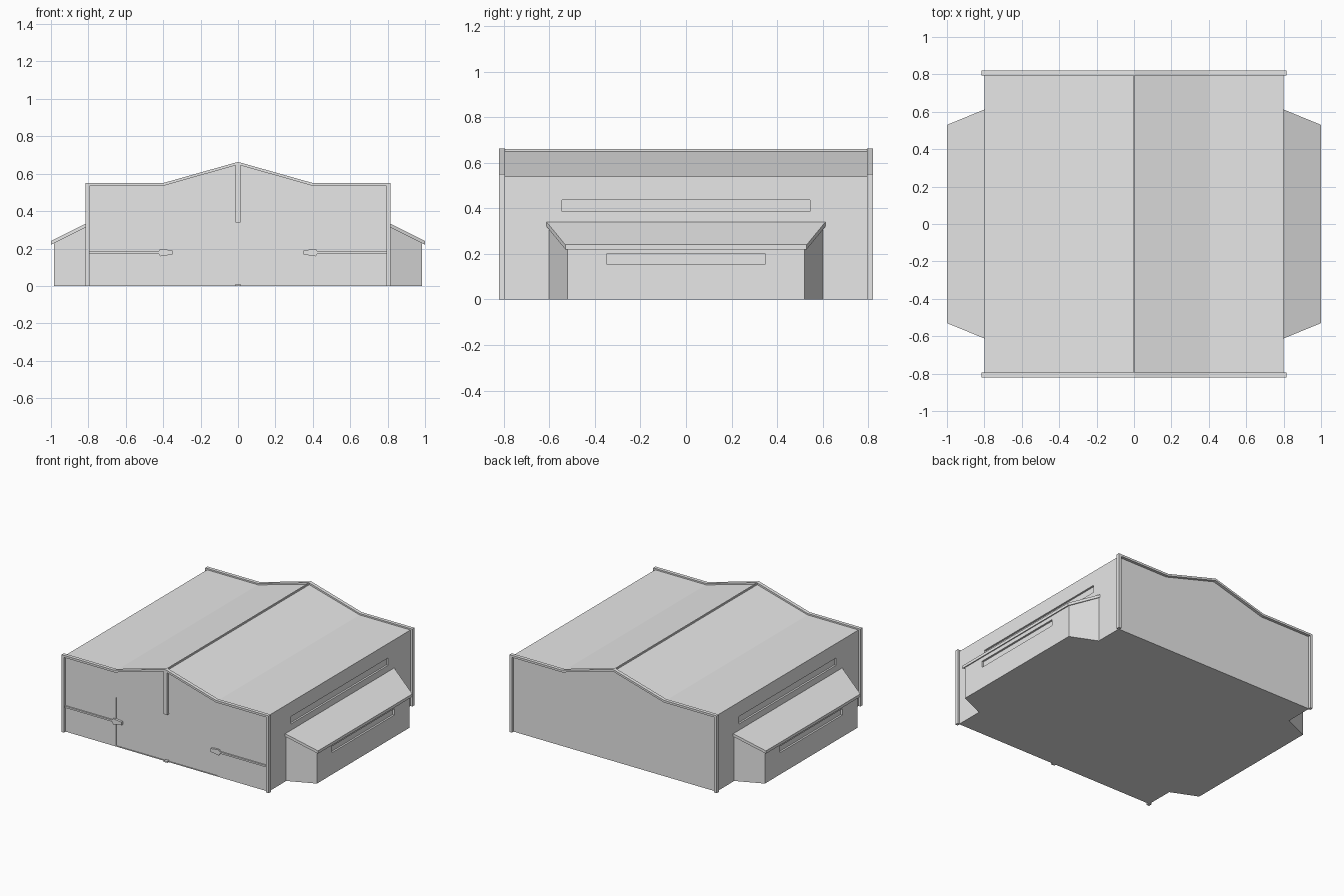
import bpy, bmesh

cube = bpy.data.objects.get("Cube")
if cube:
    bpy.data.objects.remove(cube, do_unlink=True)

GREY = (0.8, 0.8, 0.8, 1)
grey = bpy.data.materials.new("plain grey")
grey.use_nodes = True
grey.diffuse_color = GREY
grey.node_tree.nodes["Principled BSDF"].inputs["Base Color"].default_value = GREY


def prism(name, points, axis, start, end):
    """Extrude a flat outline along y (points are x, z) or z (points are x, y)."""
    def place(p, d):
        return (p[0], d, p[1]) if axis == "y" else (p[0], p[1], d)
    bm = bmesh.new()
    a = [bm.verts.new(place(p, start)) for p in points]
    b = [bm.verts.new(place(p, end)) for p in points]
    bm.faces.new(a)
    bm.faces.new(b)
    for i in range(len(a)):
        j = (i + 1) % len(a)
        bm.faces.new((a[i], a[j], b[j], b[i]))
    bmesh.ops.recalc_face_normals(bm, faces=bm.faces)
    mesh = bpy.data.meshes.new(name)
    bm.to_mesh(mesh)
    bm.free()
    mesh.materials.append(grey)
    obj = bpy.data.objects.new(name, mesh)
    bpy.context.collection.objects.link(obj)
    return obj


def box(name, x0, x1, y0, y1, z0, z1):
    return prism(name, [(x0, z0), (x1, z0), (x1, z1), (x0, z1)], "y", y0, y1)


def cut(target, cutter):
    mod = target.modifiers.new(cutter.name, "BOOLEAN")
    mod.operation = "DIFFERENCE"
    mod.solver = "EXACT"
    mod.object = cutter
    cutter.hide_render = True
    cutter.hide_set(True)


def roofline(half, eave, ridge):
    return [(-half, eave), (-0.4, eave), (0, ridge), (0.4, eave), (half, eave)]


# Main hall with its low ridge roof
hall = prism("hall", [(0.8, 0), (-0.8, 0)] + roofline(0.8, 0.54, 0.65), "y", -0.8, 0.8)
box("ridge_cap", -0.004, 0.004, -0.8, 0.8, 0.64, 0.66)

# Shallow recessed door in the front wall
cut(hall, box("door_cutter", -0.4, 0.4, -0.9, -0.794, 0.004, 0.35))

# Raised frame round each gable end
frame = ([(-0.815, 0)] + roofline(0.815, 0.55, 0.663) + [(0.815, 0), (0.795, 0)]
         + roofline(0.795, 0.535, 0.648)[::-1] + [(-0.795, 0)])
prism("front_frame", frame, "y", -0.82, -0.795)
prism("back_frame", frame, "y", 0.795, 0.82)

# Centre post and bottom catch on the front
box("front_post", -0.014, 0.014, -0.815, -0.795, 0.34, 0.65)
box("door_catch", -0.014, 0.014, -0.815, -0.79, 0, 0.01)

for side, s in (("left", 1), ("right", -1)):
    # Door bar with its pointed latch
    arrow = [(0.35, 0.168), (0.35, 0.19), (0.415, 0.198), (0.425, 0.186),
             (0.8, 0.186), (0.8, 0.174), (0.425, 0.174), (0.415, 0.158)]
    prism(side + "_latch_bar", [(s * x, z) for x, z in arrow], "y", -0.81, -0.79)

    # Side annex: tapered walls below a sloping roof slab
    walls = [(0.79, -0.605), (0.985, -0.52), (0.985, 0.52), (0.79, 0.605)]
    annex = prism(side + "_annex", [(s * x, y) for x, y in walls], "z", 0, 0.23)
    slab = prism(side + "_annex_roof", [(s * x, y) for x, y in
                 [(0.8, -0.612), (1.0, -0.53), (1.0, 0.53), (0.8, 0.612)]], "z", 0, 0.02)
    for v in annex.data.vertices:
        if v.co.z > 0.1:
            v.co.z += (0.985 - abs(v.co.x)) * 0.5
    for v in slab.data.vertices:
        v.co.z += 0.22 + (1.0 - abs(v.co.x)) * 0.5

    # Long window slots
    def slot(name, x0, x1, half, z0, z1):
        return box(name, min(s * x0, s * x1), max(s * x0, s * x1), -half, half, z0, z1)
    cut(hall, slot(side + "_upper_slot_cutter", 0.787, 0.9, 0.545, 0.385, 0.437))
    cut(annex, slot(side + "_lower_slot_cutter", 0.972, 1.1, 0.35, 0.155, 0.2))
